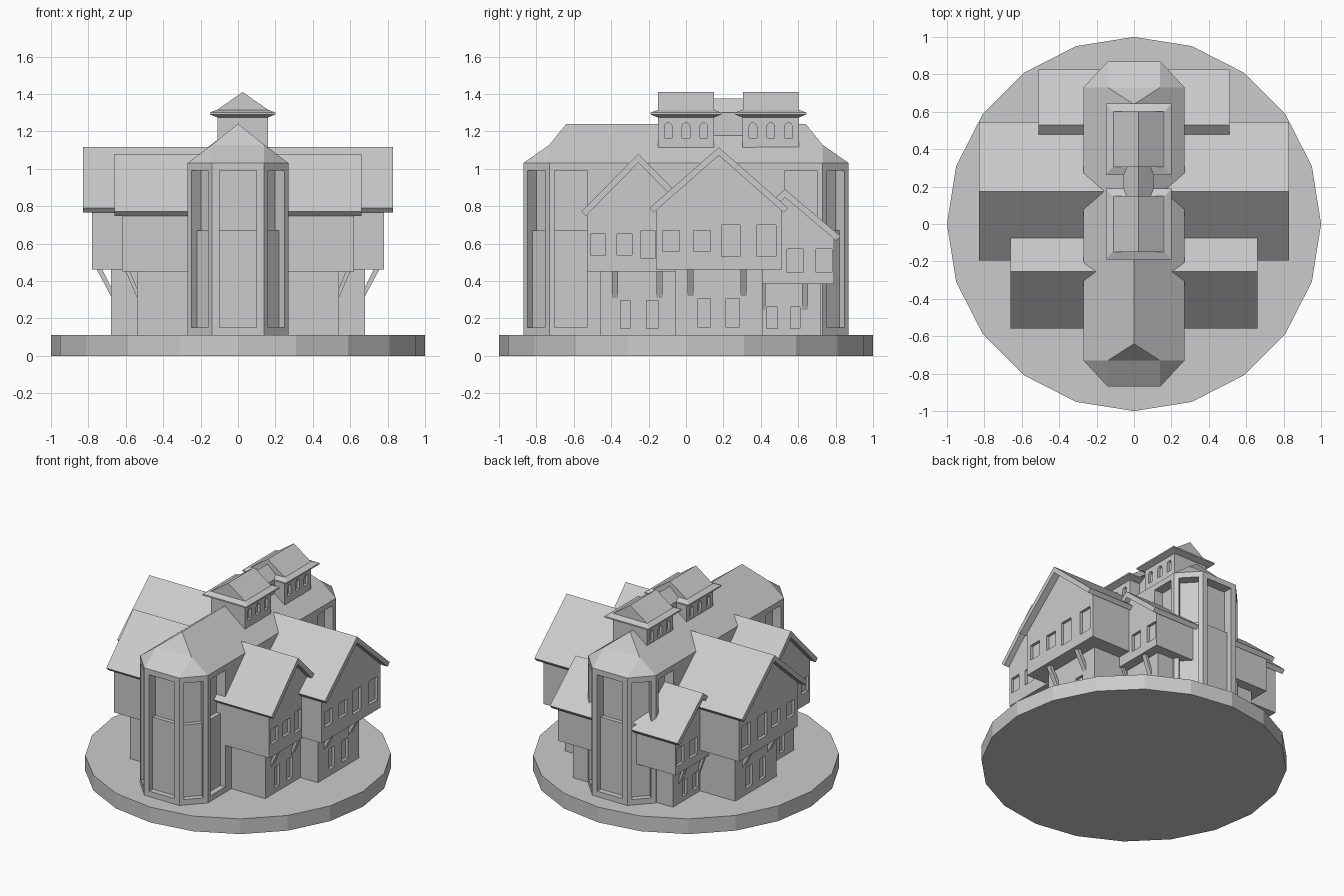
import bpy, bmesh
from math import sin, cos, pi, atan2, hypot
from mathutils import Vector

if "Cube" in bpy.data.objects:
    bpy.data.objects.remove(bpy.data.objects["Cube"])


def finish(name, bm):
    bmesh.ops.remove_doubles(bm, verts=bm.verts, dist=1e-5)
    bmesh.ops.recalc_face_normals(bm, faces=bm.faces)
    me = bpy.data.meshes.new(name)
    bm.to_mesh(me)
    bm.free()
    ob = bpy.data.objects.new(name, me)
    bpy.context.collection.objects.link(ob)
    return ob


def solid(name, parts):
    """Each part is a 3D polygon extruded along a vector."""
    bm = bmesh.new()
    for poly, vec in parts:
        a = [bm.verts.new(p) for p in poly]
        b = [bm.verts.new(Vector(p) + Vector(vec)) for p in poly]
        bm.faces.new(a)
        bm.faces.new(b[::-1])
        for i in range(len(a)):
            j = (i + 1) % len(a)
            bm.faces.new((a[i], a[j], b[j], b[i]))
    return finish(name, bm)


def along_x(yz, x0, x1):
    return [(x0, y, z) for y, z in yz], (x1 - x0, 0, 0)


def rect(y0, y1, z0, z1):
    return [(y0, z0), (y1, z0), (y1, z1), (y0, z1)]


def carve(ob, parts):
    cutter = solid("cutter", parts)
    cutter.hide_render = True
    m = ob.modifiers.new("recesses", 'BOOLEAN')
    m.operation, m.solver, m.object = 'DIFFERENCE', 'EXACT', cutter
    bpy.context.view_layer.objects.active = ob
    bpy.ops.object.modifier_apply(modifier=m.name)
    bpy.data.objects.remove(cutter)


def end_cuts(outlines, x, depth=0.02, cx=0):
    """Window cutters on both x ends of a body."""
    return [along_x(o, cx + s * (x - depth), cx + s * (x + 0.02))
            for o in outlines for s in (-1, 1)]


# round base
solid("base", [([(cos(i * pi / 10), sin(i * pi / 10), 0) for i in range(20)], (0, 0, 0.11))])

# central hall with chamfered ends
hall = solid("hall_walls", [([(x, y, 0.1) for x, y in (
    (.14, -.87), (.27, -.73), (.27, .73), (.14, .87),
    (-.14, .87), (-.27, .73), (-.27, -.73), (-.14, -.87))], (0, 0, 0.93))])


# tall two-step window bays
def bay(cx, cy, ang, half):
    prof = [(.03, .15), (.03, .99), (-.07, .99), (-.07, .67), (-.04, .67), (-.04, .15)]
    n, t = Vector((cos(ang), sin(ang), 0)), Vector((-sin(ang), cos(ang), 0))
    o = Vector((cx, cy, 0)) - t * half
    return [o + n * d + Vector((0, 0, z)) for d, z in prof], t * half * 2


bays = []
for sy in (-1, 1):
    bays.append(bay(0, .87 * sy, sy * pi / 2, .10))
    for sx in (-1, 1):
        bays.append(bay(.205 * sx, .80 * sy, atan2(.13 * sy, .14 * sx), .064))
        bays.append(bay(.27 * sx, .615 * sy, 0 if sx > 0 else pi, .085))
carve(hall, bays)

# hall roof
bm = bmesh.new()


def face(*pts):
    bm.faces.new([bm.verts.new(p) for p in pts])


for s in (-1, 1):
    top = (0, .64 * s, 1.24)
    face((-.14, .87 * s, 1.03), (.14, .87 * s, 1.03), (.14, .73 * s, 1.128), (-.14, .73 * s, 1.128))
    face((-.14, .73 * s, 1.128), (.14, .73 * s, 1.128), top)
    for x in (-1, 1):
        face((.14 * x, .87 * s, 1.03), (.27 * x, .73 * s, 1.03), (.14 * x, .73 * s, 1.128))
    face((.27 * s, -.73, 1.03), (.27 * s, .73, 1.03), (.14 * s, .73, 1.128),
         (0, .64, 1.24), (0, -.64, 1.24), (.14 * s, -.73, 1.128))
finish("hall_roof", bm)


# cross wings: ground floor, jettied upper floor, gable roof, brackets
def wing(name, yc, zr, ze, eave, up, low, zb, xs, up_win, low_win, struts):
    rx, ux, lx = xs
    slope = (zr - ze) / eave
    c = 1 / hypot(1, slope)
    t = 0.033
    ground = solid(name + "_ground_floor", [along_x(rect(yc - low, yc + low, .1, zb + .02), -lx, lx)])
    carve(ground, end_cuts([rect(*w) for w in low_win], lx))
    peak = zr - t / 2 / c
    zt = peak - up * slope
    upper = solid(name + "_upper_floor", [along_x(
        [(yc - up, zb), (yc + up, zb), (yc + up, zt), (yc, peak), (yc - up, zt)], -ux, ux)])
    carve(upper, end_cuts([rect(*w) for w in up_win], ux))
    dy, dz = t * slope * c, t * c
    solid(name + "_roof", [along_x(
        [(yc - eave, ze), (yc, zr), (yc + eave, ze), (yc + eave - dy, ze - dz),
         (yc, zr - t / c), (yc - eave + dy, ze - dz)], -rx, rx)])
    w = ux - lx
    prof = [(lx - .01, zb - .145), (lx, zb - .14), (ux - .2 * w, zb + .01),
            (ux - .5 * w, zb + .01), (lx, zb - .09), (lx - .01, zb - .1)]
    solid(name + "_brackets", [([(s * x, y - .016, z) for x, z in prof], (0, .032, 0))
                               for y in struts for s in (-1, 1)])


wing("front_wing", -.255, 1.08, .77, .305, .275, .205, .45, (.66, .62, .54),
     [(-.51, -.43, .54, .65), (-.37, -.29, .54, .65), (-.24, -.165, .52, .67)],
     [(-.35, -.30, .145, .295), (-.21, -.15, .145, .295)], (-.38, -.142))
wing("middle_wing", .175, 1.115, .79, .37, .335, .235, .46, (.83, .78, .68),
     [(-.125, -.035, .56, .67), (.04, .13, .56, .67), (.19, .29, .53, .70), (.38, .48, .53, .70)],
     [(.065, .13, .155, .305), (.215, .285, .155, .305)], (.025, .308))
wing("rear_wing", .53, .89, .64, .295, .26, .19, .385, (.51, .47, .40),
     [(.54, .625, .445, .57), (.695, .78, .445, .57)],
     [(.43, .49, .145, .26), (.56, .61, .145, .26)], (.41, .637))

# roof lanterns, slightly off the hall axis
CX = .025
for name, yc in (("front_lantern", 0), ("rear_lantern", .453)):
    walls = solid(name + "_walls", [along_x(rect(yc - .15, yc + .15, 1.1, 1.29), CX - .135, CX + .135)])
    arches = []
    for k in (-1, 0, 1):
        y = yc + k * .095
        arches.append([(y - .021, 1.165), (y + .021, 1.165)] +
                      [(y + .021 * cos(a * pi / 6), 1.222 + .024 * sin(a * pi / 6)) for a in range(7)])
    carve(walls, end_cuts(arches, .135, .02, CX))
    # flared eave
    bm = bmesh.new()
    rings = [[bm.verts.new((CX + sx * hx, yc + sy * hy, z))
              for sx, sy in ((-1, -1), (1, -1), (1, 1), (-1, 1))]
             for hx, hy, z in ((.137, .152, 1.275), (.175, .19, 1.29), (.175, .19, 1.30), (.14, .15, 1.315))]
    for r, q in zip(rings, rings[1:]):
        for i in range(4):
            bm.faces.new((r[i], r[(i + 1) % 4], q[(i + 1) % 4], q[i]))
    bm.faces.new(rings[0])
    bm.faces.new(rings[-1])
    finish(name + "_eave", bm)
    solid(name + "_roof", [([(CX - .14, yc - .149, 1.312), (CX + .14, yc - .149, 1.312),
                             (CX, yc - .149, 1.41)], (0, .298, 0))])

# link between the lanterns
solid("lantern_link", [([(CX + x, .14, z) for x, z in (
    (-.055, 1.15), (.055, 1.15), (.055, 1.3), (.08, 1.3), (0, 1.375), (-.08, 1.3), (-.055, 1.3))],
    (0, .175, 0))])
